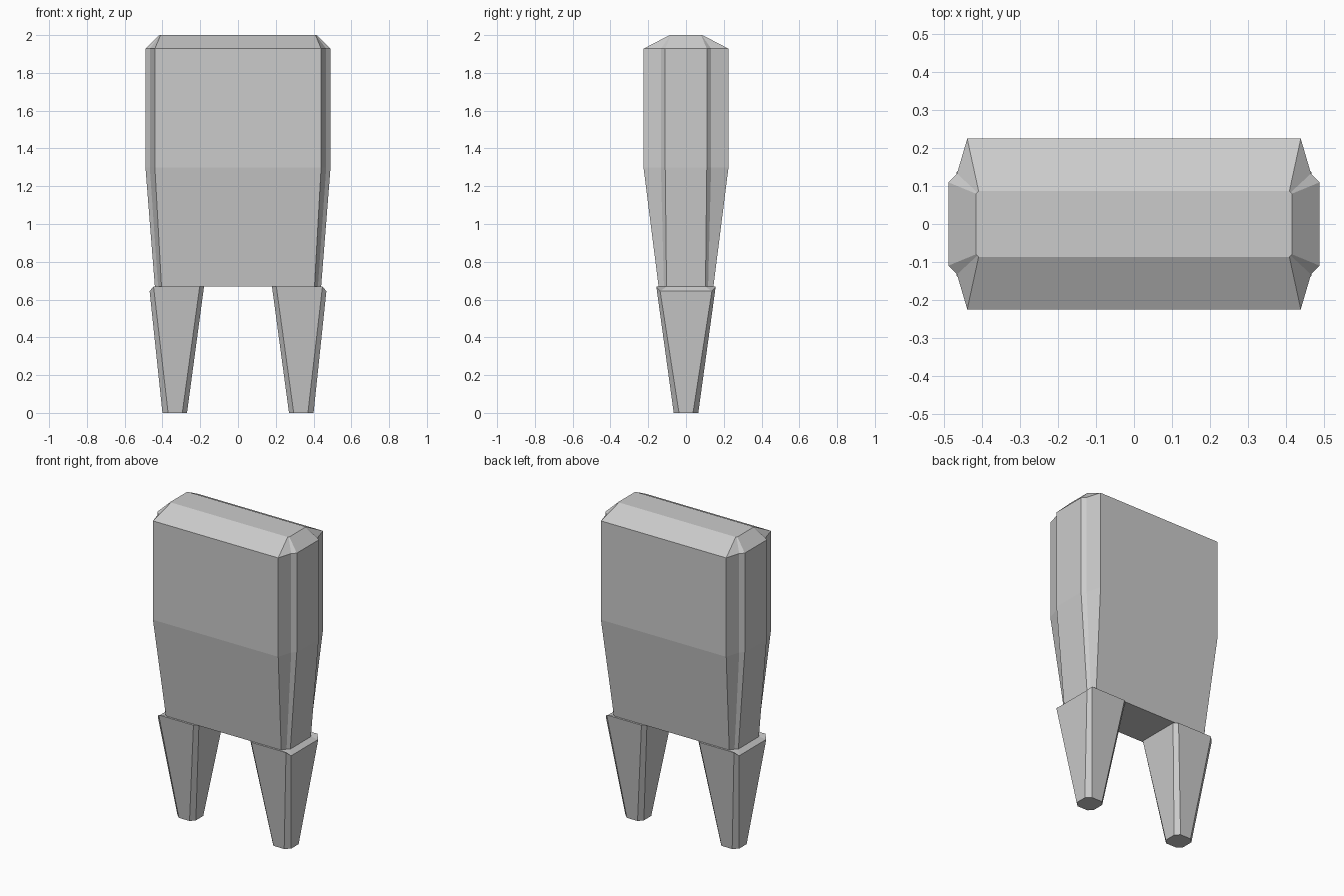
import bpy, bmesh

if "Cube" in bpy.data.objects:
    bpy.data.objects.remove(bpy.data.objects["Cube"])


def add_loops(bm, loops):
    """Join successive rings of points with quads; return the vertex rings."""
    rings = [[bm.verts.new(p) for p in loop] for loop in loops]
    for a, b in zip(rings, rings[1:]):
        for i in range(len(a)):
            j = (i + 1) % len(a)
            bm.faces.new((a[i], a[j], b[j], b[i]))
    return rings


def finish(bm, name):
    mesh = bpy.data.meshes.new(name)
    bm.to_mesh(mesh)
    bm.free()
    obj = bpy.data.objects.new(name, mesh)
    bpy.context.collection.objects.link(obj)
    return obj


def slab_ring(quarter, z):
    """Mirror three corner points into a full 12-point outline."""
    q = quarter
    pts = [(x, y) for x, y in q] + [(-x, y) for x, y in reversed(q)]
    pts += [(-x, -y) for x, y in q] + [(x, -y) for x, y in reversed(q)]
    return [(x, y, z) for x, y in pts]


# Body slab: tapered foot, straight sides, chamfered top
foot = [(0.44, 0.103), (0.423, 0.117), (0.405, 0.145)]
wide = [(0.49, 0.11), (0.467, 0.133), (0.44, 0.225)]
crown = [(0.417, 0.08), (0.413, 0.083), (0.41, 0.087)]
bm = bmesh.new()
rings = add_loops(bm, [slab_ring(foot, 0.668), slab_ring(wide, 1.3),
                       slab_ring(wide, 1.928), slab_ring(crown, 2.0)])
bm.faces.new(rings[-1])
bmesh.ops.recalc_face_normals(bm, faces=bm.faces[:])
# Underside between the legs
under = [(-0.19, 0.145), (0.19, 0.145), (0.18, 0.135),
         (0.18, -0.135), (0.19, -0.145), (-0.19, -0.145),
         (-0.18, -0.135), (-0.18, 0.135)]
bm.faces.new([bm.verts.new((x, y, 0.668)) for x, y in under])
finish(bm, "body")


def leg_ring(x_in, x_front0, x_front1, x_out, y_face, y_in, y_out, z, z_out):
    half = [(x_in, y_in, z), (x_front0, y_face, z),
            (x_front1, y_face, z), (x_out, y_out, z_out)]
    return half + [(x, -y, zz) for x, y, zz in reversed(half)]


# Tapered eight-sided legs with a small shoulder around the body
for side, name in ((1, "right_leg"), (-1, "left_leg")):
    bm = bmesh.new()
    bottom, top = add_loops(bm, [
        leg_ring(0.27, 0.295, 0.37, 0.40, 0.065, 0.037, 0.037, 0, 0),
        leg_ring(0.18, 0.203, 0.447, 0.468, 0.157, 0.135, 0.137, 0.668, 0.645)])
    bm.faces.new(bottom)
    a = [bm.verts.new((x, y, 0.668)) for x, y in foot + [(0.19, 0.145)]]
    b = [bm.verts.new((x, -y, 0.668)) for x, y in foot + [(0.19, 0.145)]]
    for inner, ring in ((a, top), (b, top[::-1])):
        bm.faces.new((ring[1], ring[2], inner[2], inner[3]))
        bm.faces.new((ring[2], ring[3], inner[0], inner[1], inner[2]))
    bm.faces.new((top[3], top[4], b[0], a[0]))
    for v in bm.verts:
        v.co.x *= side
    bmesh.ops.recalc_face_normals(bm, faces=bm.faces[:])
    finish(bm, name)
